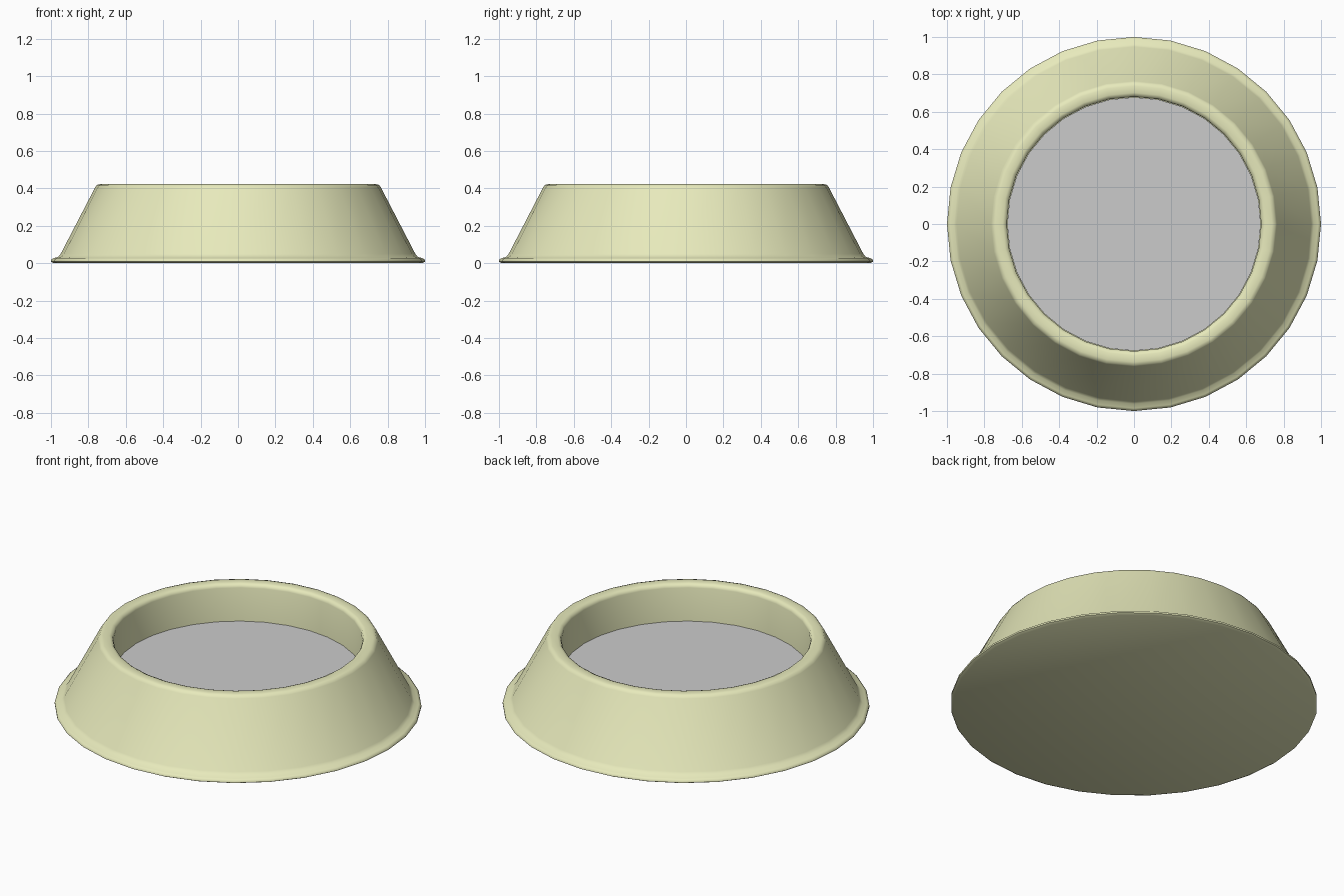
import bpy, bmesh
from math import cos, sin, tau

if "Cube" in bpy.data.objects:
    bpy.data.objects.remove(bpy.data.objects["Cube"])

SIDES = 32


def ring(bm, r, z):
    return [bm.verts.new((r * cos(tau * i / SIDES), r * sin(tau * i / SIDES), z)) for i in range(SIDES)]


def lathe(name, profile, angle):
    """Revolve an (r, z) profile and cap both of its ends."""
    bm = bmesh.new()
    rings = [ring(bm, r, z) for r, z in profile]
    for a, b in zip(rings, rings[1:]):
        for i in range(SIDES):
            j = (i + 1) % SIDES
            bm.faces.new((a[i], a[j], b[j], b[i]))
    bm.faces.new(rings[0][::-1])
    if len(rings) > 1:
        bm.faces.new(rings[-1])
    bmesh.ops.recalc_face_normals(bm, faces=bm.faces)
    mesh = bpy.data.meshes.new(name)
    bm.to_mesh(mesh)
    bm.free()
    obj = bpy.data.objects.new(name, mesh)
    bpy.context.collection.objects.link(obj)
    bpy.ops.object.select_all(action='DESELECT')
    obj.select_set(True)
    bpy.context.view_layer.objects.active = obj
    bpy.ops.object.shade_smooth_by_angle(angle=angle)
    return obj


# Bowl: flat base, thin foot flange, sloping side, rounded rim, straight inner wall
bowl = lathe("bowl", [
    (0.985, 0.0), (1.0, 0.008), (1.0, 0.018), (0.985, 0.027),
    (0.962, 0.033), (0.948, 0.05),
    (0.764, 0.405), (0.755, 0.418), (0.738, 0.423),
    (0.702, 0.423), (0.686, 0.416), (0.68, 0.40), (0.68, 0.06),
], 1.05)
mat = bpy.data.materials.new("bowl_yellow")
mat.diffuse_color = (0.80, 0.82, 0.50, 1)
mat.use_nodes = True
mat.node_tree.nodes["Principled BSDF"].inputs["Base Color"].default_value = mat.diffuse_color
bowl.data.materials.append(mat)

# Contents: flat filling inside the bowl
lathe("bowl_filling", [(0.678, 0.07), (0.678, 0.20)], 0.5)
